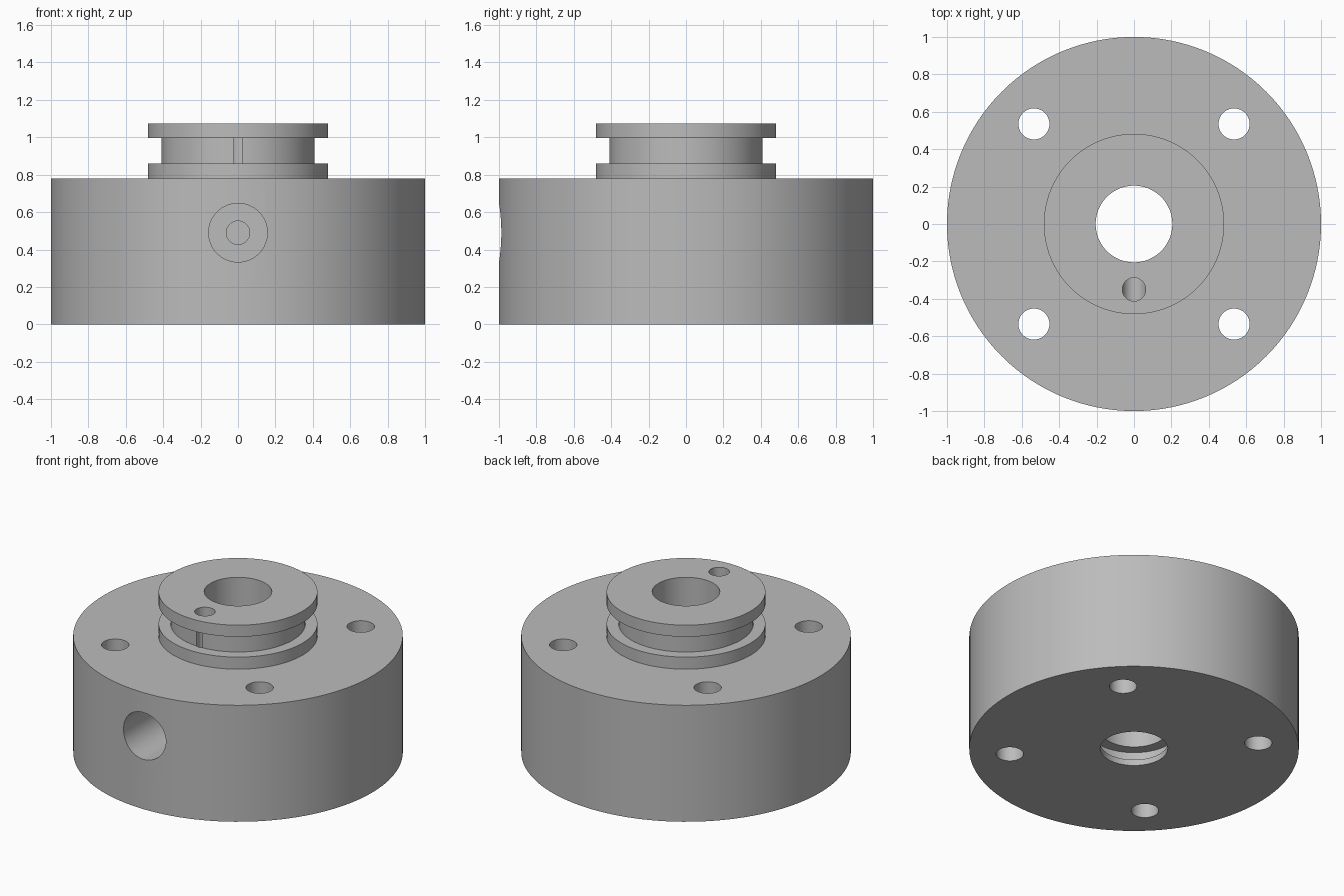
import bpy, bmesh, math
from mathutils import Matrix, Vector

cube = bpy.data.objects.get("Cube")
if cube:
    bpy.data.objects.remove(cube, do_unlink=True)

SEGMENTS = 128


def material(name, rgb):
    mat = bpy.data.materials.new(name)
    mat.use_nodes = True
    mat.diffuse_color = (*rgb, 1)
    mat.node_tree.nodes["Principled BSDF"].inputs["Base Color"].default_value = (*rgb, 1)
    return mat


def make_object(name, bm):
    bmesh.ops.recalc_face_normals(bm, faces=bm.faces)
    mesh = bpy.data.meshes.new(name)
    bm.to_mesh(mesh)
    bm.free()
    obj = bpy.data.objects.new(name, mesh)
    bpy.context.collection.objects.link(obj)
    return obj


def lathe(name, profile):
    """Revolve a closed (radius, height) outline around z."""
    bm = bmesh.new()
    verts = [bm.verts.new((r, 0, z)) for r, z in profile]
    edges = [bm.edges.new((v, verts[i - 1])) for i, v in enumerate(verts)]
    bmesh.ops.spin(bm, geom=verts + edges, axis=(0, 0, 1), cent=(0, 0, 0),
                   angle=math.tau, steps=SEGMENTS, use_merge=True)
    bmesh.ops.remove_doubles(bm, verts=bm.verts, dist=1e-5)
    return make_object(name, bm)


def drill(target, name, radius, start, end):
    """Cut a round hole between two points."""
    start, end = Vector(start), Vector(end)
    axis = end - start
    matrix = Matrix.Translation((start + end) / 2) @ axis.to_track_quat("Z", "Y").to_matrix().to_4x4()
    bm = bmesh.new()
    bmesh.ops.create_cone(bm, cap_ends=True, segments=64, radius1=radius,
                          radius2=radius, depth=axis.length, matrix=matrix)
    cutter = make_object(name, bm)
    cutter.hide_render = True
    mod = target.modifiers.new(name, "BOOLEAN")
    mod.operation, mod.solver, mod.object = "DIFFERENCE", "EXACT", cutter
    bpy.context.view_layer.objects.active = target
    bpy.ops.object.modifier_apply(modifier=mod.name)
    bpy.data.objects.remove(cutter, do_unlink=True)


# Round body, grooved hub and central bore with an inner seal groove
BODY_TOP, HUB_TOP = 0.78, 1.075
BORE, HUB, NECK, GROOVE = 0.205, 0.482, 0.409, 0.275
body = lathe("flanged_body", [
    (BORE, 0), (1, 0), (1, BODY_TOP), (HUB, BODY_TOP),
    (HUB, 0.861), (NECK, 0.861), (NECK, 0.997), (HUB, 0.997),
    (HUB, HUB_TOP), (BORE, HUB_TOP),
    (BORE, 0.13), (GROOVE, 0.13), (GROOVE, 0.04), (BORE, 0.04),
])

# Four mounting holes
for sx in (-1, 1):
    for sy in (-1, 1):
        x, y = sx * 0.535, sy * 0.535
        drill(body, "mounting_hole", 0.083, (x, y, -0.1), (x, y, 0.9))

# Front port, its narrow passage, and the riser up through the hub
PORT_Z, RISER_Y, PASSAGE = 0.49, -0.35, 0.0625
drill(body, "front_port", 0.157, (0, -1.1, PORT_Z), (0, -0.55, PORT_Z))
drill(body, "passage", PASSAGE, (0, -0.6, PORT_Z), (0, -0.286, PORT_Z))
drill(body, "riser", PASSAGE, (0, RISER_Y, PORT_Z), (0, RISER_Y, 1.2))

# Finish
body.data.materials.clear()
body.data.materials.append(material("grey_metal", (0.5, 0.5, 0.5)))
for poly in body.data.polygons:
    poly.material_index = 0
bpy.ops.object.select_all(action="DESELECT")
body.select_set(True)
bpy.context.view_layer.objects.active = body
bpy.ops.object.shade_smooth_by_angle(angle=math.radians(30))
